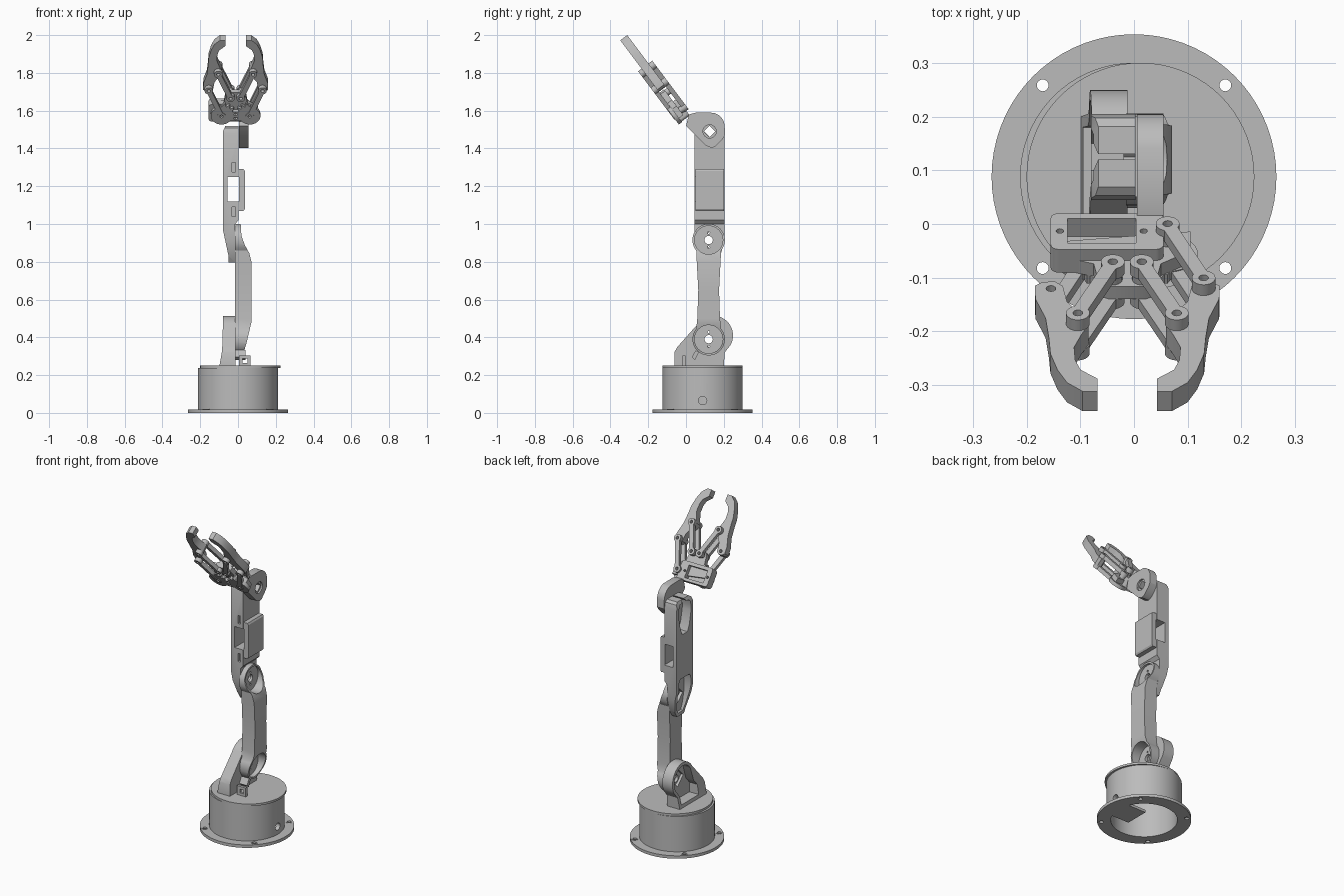
import bpy, bmesh
from math import sin, cos, radians, atan2, degrees, hypot
from mathutils import Vector

if "Cube" in bpy.data.objects:
    bpy.data.objects.remove(bpy.data.objects["Cube"])

grey = bpy.data.materials.new("plain grey")
grey.use_nodes = True
grey.diffuse_color = (0.5, 0.5, 0.5, 1)
grey.node_tree.nodes["Principled BSDF"].inputs["Base Color"].default_value = (0.5, 0.5, 0.5, 1)

# Each plane maps profile points (p, q) and depth t into space;
# "grip" is the tilted plane of the gripper: x, along the fingers, through its thickness
PLANES = {
    "x": lambda p, q, t: (t, p, q),
    "y": lambda p, q, t: (p, t, q),
    "z": lambda p, q, t: (p, q, t),
    "grip": lambda p, q, t: (p, 0.8 * t - 0.6 * q, 0.8 * q + 0.6 * t),
}


def arc(cx, cy, r, a0, a1, n=24):
    return [(cx + r * cos(radians(a0 + (a1 - a0) * i / n)),
             cy + r * sin(radians(a0 + (a1 - a0) * i / n))) for i in range(n + 1)]


def circle(cx, cy, r, n=32):
    return arc(cx, cy, r, 0, 360, n)[:-1]


def rect(x0, x1, y0, y1):
    return [(x0, y0), (x1, y0), (x1, y1), (x0, y1)]


def prism(name, pts, t0, t1, plane):
    f = PLANES[plane]
    bm = bmesh.new()
    a = [bm.verts.new(f(p, q, t0)) for p, q in pts]
    b = [bm.verts.new(f(p, q, t1)) for p, q in pts]
    bm.faces.new(a)
    bm.faces.new(b[::-1])
    for i in range(len(pts)):
        j = (i + 1) % len(pts)
        bm.faces.new((a[j], a[i], b[i], b[j]))
    bmesh.ops.recalc_face_normals(bm, faces=bm.faces)
    me = bpy.data.meshes.new(name)
    bm.to_mesh(me)
    bm.free()
    me.materials.append(grey)
    ob = bpy.data.objects.new(name, me)
    bpy.context.collection.objects.link(ob)
    return ob


def combine(ob, *tools, op="DIFFERENCE"):
    for t in tools:
        m = ob.modifiers.new("bool", "BOOLEAN")
        m.object, m.operation, m.solver = t, op, "EXACT"
    bpy.context.view_layer.update()
    me = bpy.data.meshes.new_from_object(ob.evaluated_get(bpy.context.evaluated_depsgraph_get()))
    ob.modifiers.clear()
    ob.data = me
    for t in tools:
        bpy.data.objects.remove(t)
    return ob


def cutter(pts, t0, t1, plane):
    ob = prism("cutter", pts, t0, t1, plane)
    ob.hide_render = True
    return ob


# Base: drilled flange, hollow drum and turntable lid
BY = 0.088
flange = prism("base_flange", circle(0, BY, 0.265, 72), 0, 0.018, "z")
combine(flange, cutter(circle(0, BY, 0.187, 64), -0.1, 0.1, "z"),
        *[cutter(circle(sx * 0.17, BY + sy * 0.17, 0.013, 20), -0.1, 0.1, "z")
          for sx in (1, -1) for sy in (1, -1)])
for sx in (1, -1):
    for sy in (1, -1):
        washer = prism("screw_seat", circle(sx * 0.17, BY + sy * 0.17, 0.018, 20), 0.01, 0.02, "z")
        combine(washer, cutter(circle(sx * 0.17, BY + sy * 0.17, 0.011, 20), -0.1, 0.1, "z"))
drum = prism("base_drum", circle(0, BY, 0.212, 72), 0.015, 0.237, "z")
combine(drum, cutter(circle(0, BY, 0.187, 64), -0.1, 0.225, "z"),
        cutter(circle(BY, 0.065, 0.022, 24), 0.1, 0.3, "x"))
prism("base_floor_plate", rect(0.05, 0.195, 0.01, 0.16), 0, 0.016, "z")
prism("turntable_lid", circle(0.012, BY, 0.212, 72), 0.237, 0.25, "z")

# Shoulder bracket: rounded shell open on the right side
shoulder = ([(-0.062, 0.245), (-0.062, 0.32), (-0.045, 0.35)]
            + arc(0.145, 0.41, 0.104, 150, -30) + [(0.205, 0.32), (0.2, 0.245)])
inner = ([(0.01, 0.27), (0.01, 0.33), (0.045, 0.37)]
         + arc(0.145, 0.41, 0.085, 150, -30) + [(0.182, 0.32), (0.18, 0.27)])
bracket = prism("shoulder_bracket", shoulder, -0.105, -0.012, "x")
combine(bracket, cutter([(-0.1, 0.24), (-0.084, 0.33), (-0.076, 0.6), (0, 0.6), (0, 0.24)],
                        -0.5, 0.5, "y"), op="INTERSECT")
combine(bracket, cutter(inner, -0.2, -0.03, "x"),
        cutter(circle(0.125, 0.4, 0.055, 4), -0.2, 0.1, "x"))

# Small cable clips beside the shoulder
clip = prism("cable_clip", rect(0.005, 0.065, 0.25, 0.305), -0.018, -0.002, "y")
combine(clip, cutter(rect(0.025, 0.05, 0.265, 0.288), -0.1, 0.1, "y"))
prism("clip_tab", [(0.03, 0.295), (0.048, 0.28), (0.068, 0.32), (0.052, 0.332)], -0.012, 0.04, "x")

# Lower arm: waisted bar with a cupped disc at each end
AY, SHOULDER_Z, ELBOW_Z = 0.12, 0.39, 0.915
side = [(0.06, 0.5), (0.055, 0.65), (0.063, 0.8)]
outline = (arc(AY, SHOULDER_Z, 0.086, 140, 400) + [(AY + d, z) for d, z in side]
           + arc(AY, ELBOW_Z, 0.086, -40, 220) + [(AY - d, z) for d, z in side[::-1]])
lower = prism("lower_arm", outline, -0.015, 0.1, "x")
combine(lower, cutter([(-0.05, 0.2), (0.03, 0.2), (0.03, 0.32), (0.045, 0.37), (0.071, 0.48),
                       (0.071, 0.8), (0.06, 0.845), (0.035, 0.89), (0.018, 0.94),
                       (0.008, 1.1), (-0.05, 1.1)], -0.5, 0.5, "y"), op="INTERSECT")
tools = []
for z in (SHOULDER_Z, ELBOW_Z):
    tools.append(cutter(circle(AY, z, 0.075), 0.001, 0.2, "x"))
    tools.append(cutter(circle(AY, z, 0.022, 20), -0.2, 0.2, "x"))
    tools += [cutter(circle(AY, z + d, 0.006, 10), -0.2, 0.2, "x") for d in (-0.038, 0.038)]
combine(lower, *tools)

# Upper arm: plate with a servo pocket at each end and a windowed middle
def ends(w, z0, z1):
    """Bar in y and z, with rounded and chamfered ends."""
    half = [(w * 0.42, z0), (w * 0.72, z0 + 0.04), (w, z0 + 0.12), (w, z1 - 0.04),
            (w * 0.9, z1 - 0.012), (w * 0.7, z1)]
    return [(0.125 + y, z) for y, z in half] + [(0.125 - y, z) for y, z in half[::-1]]


upper = prism("upper_arm", ends(0.08, 0.795, 1.52), -0.08, 0.003, "x")
combine(upper, cutter([(-0.05, 0.7), (-0.05, 0.83), (-0.08, 0.97), (-0.08, 1.49), (-0.062, 1.53),
                       (0.05, 1.53), (0.05, 1.29), (0.003, 1.28), (0.003, 1.02),
                       (-0.015, 1.0), (-0.015, 0.7)], -0.5, 0.5, "y"), op="INTERSECT")
combine(upper, cutter(ends(0.06, 0.815, 1.04), -0.2, -0.033, "x"),
        cutter(ends(0.06, 1.31, 1.5), -0.2, -0.02, "x"),
        cutter(rect(-0.055, 0.005, 1.12, 1.25), -0.5, 0.5, "y"),
        cutter(circle(0.125, ELBOW_Z, 0.045, 4), -0.2, 0.2, "x"),
        cutter(circle(0.125, 1.49, 0.035, 4), -0.2, 0.2, "x"),
        *[cutter(rect(-0.032, -0.014, z, z + 0.05), -0.5, 0.058, "y") for z in (1.04, 1.275)])
block = prism("upper_arm_block", [(-0.01, 1.07), (0.03, 1.07), (0.036, 1.08), (0.036, 1.28),
                                  (0.03, 1.29), (-0.01, 1.29)], 0.05, 0.2, "y")
combine(block, cutter(rect(-0.055, 0.005, 1.12, 1.25), -0.5, 0.5, "y"))

# Wrist bracket
wrist = prism("wrist_bracket", [(0.0, 1.52), (0.016, 1.58), (0.055, 1.59)]
              + arc(0.13, 1.515, 0.075, 80, 0, 8)[:]
              + [(0.206, 1.47), (0.19, 1.445), (0.155, 1.41), (0.135, 1.403), (0.105, 1.415)],
              0.006, 0.055, "x")
combine(wrist, cutter(circle(0.125, 1.49, 0.03, 4), -0.2, 0.2, "x"),
        cutter(circle(0.125, 1.49, 0.035, 24), 0.045, 0.2, "x"))

# Gripper servo mount and base
CX, LOW, MID, TOP, HIGH = -0.0125, 0.882, 0.905, 0.951, 0.976
mount = prism("servo_mount", arc(-0.14, 1.263, 0.015, 180, 270, 6) + arc(0.04, 1.263, 0.015, 270, 360, 6)
              + arc(0.04, 1.345, 0.015, 0, 90, 6) + arc(-0.14, 1.345, 0.015, 90, 180, 6),
              0.907, 0.961, "grip")
combine(mount, cutter(rect(-0.124, 0.004, 1.265, 1.34), 0.92, 1.1, "grip"),
        *[cutter(circle(x, 1.303, 0.007, 12), 0.8, 1.1, "grip") for x in (-0.138, 0.018)])
base = prism("gripper_base", [(-0.13, 1.3), (0.105, 1.27), (0.105, 1.33), (0.05, 1.37),
                              (0.04, 1.43), (0.02, 1.44), (-0.045, 1.44), (-0.065, 1.43),
                              (-0.075, 1.37), (-0.13, 1.35)], MID, 0.935, "grip")

A, B, C, D = (0.075, 1.30), (0.142, 1.468), (0.027, 1.418), (0.092, 1.577)


def link(name, a, b, s, t0, t1):
    """Bar with eyes at both ends, pierced for pins."""
    a, b = (CX + s * a[0], a[1]), (CX + s * b[0], b[1])
    g = degrees(atan2(b[1] - a[1], b[0] - a[0]))
    ob = prism(name, arc(*a, 0.022, g + 38, g + 322) + arc(*b, 0.022, g - 142, g + 142),
               t0, t1, "grip")
    return combine(ob, *[cutter(circle(*p, 0.009, 16), 0.8, 1.1, "grip") for p in (a, b)])


finger = [(0.055, 1.787), (0.083, 1.787), (0.112, 1.76), (0.13, 1.72), (0.143, 1.67),
          (0.146, 1.62), (0.152, 1.56), (0.171, 1.5), (0.172, 1.46), (0.158, 1.448),
          (0.135, 1.446), (0.12, 1.46), (0.112, 1.51), (0.08, 1.555), (0.072, 1.58),
          (0.085, 1.61), (0.099, 1.65), (0.097, 1.69), (0.087, 1.72), (0.055, 1.748)]

for s, word in ((1, "left"), (-1, "right")):
    # Jaw with its two pivot holes
    jaw = prism(word + "_finger", [(CX + s * x, v) for x, v in finger], MID, TOP, "grip")
    combine(jaw, *[cutter(circle(CX + s * p[0], p[1], 0.009, 16), 0.8, 1.1, "grip") for p in (B, D)])
    # Inner links on both faces, joined by a spacer at the base
    link(word + "_inner_link_back", C, D, s, TOP, HIGH)
    link(word + "_inner_link_front", C, D, s, LOW, MID)
    prism(word + "_spacer", circle(CX + s * C[0], C[1], 0.018, 20), MID, TOP, "grip")
    # Toothed drive gear with its arm
    teeth = []
    for i in range(72):
        a = radians(i * 5)
        r = 0.056 if not 85 < i * 5 < 215 else (0.08 if i % 4 < 2 else 0.066)
        teeth.append((CX + s * (A[0] + r * cos(a)), A[1] + r * sin(a)))
    gear = prism(word + "_gear", teeth, LOW + 0.004, MID + 0.002, "grip")
    combine(gear, cutter(circle(CX + s * A[0], A[1], 0.009, 16), 0.8, 0.895, "grip"))
    link(word + "_gear_arm", A, B, s, LOW, MID)
link("left_outer_link_back", A, B, 1, TOP, HIGH)
prism("left_outer_spacer", circle(CX + A[0], A[1], 0.018, 20), MID, TOP, "grip")

# Smooth the round surfaces and keep edges sharp
bpy.ops.object.select_all(action="DESELECT")
for ob in bpy.context.collection.objects:
    if ob.type == "MESH" and ob.data.materials and ob.data.materials[0] == grey:
        ob.select_set(True)
        bpy.context.view_layer.objects.active = ob
bpy.ops.object.shade_smooth_by_angle(angle=radians(30))
